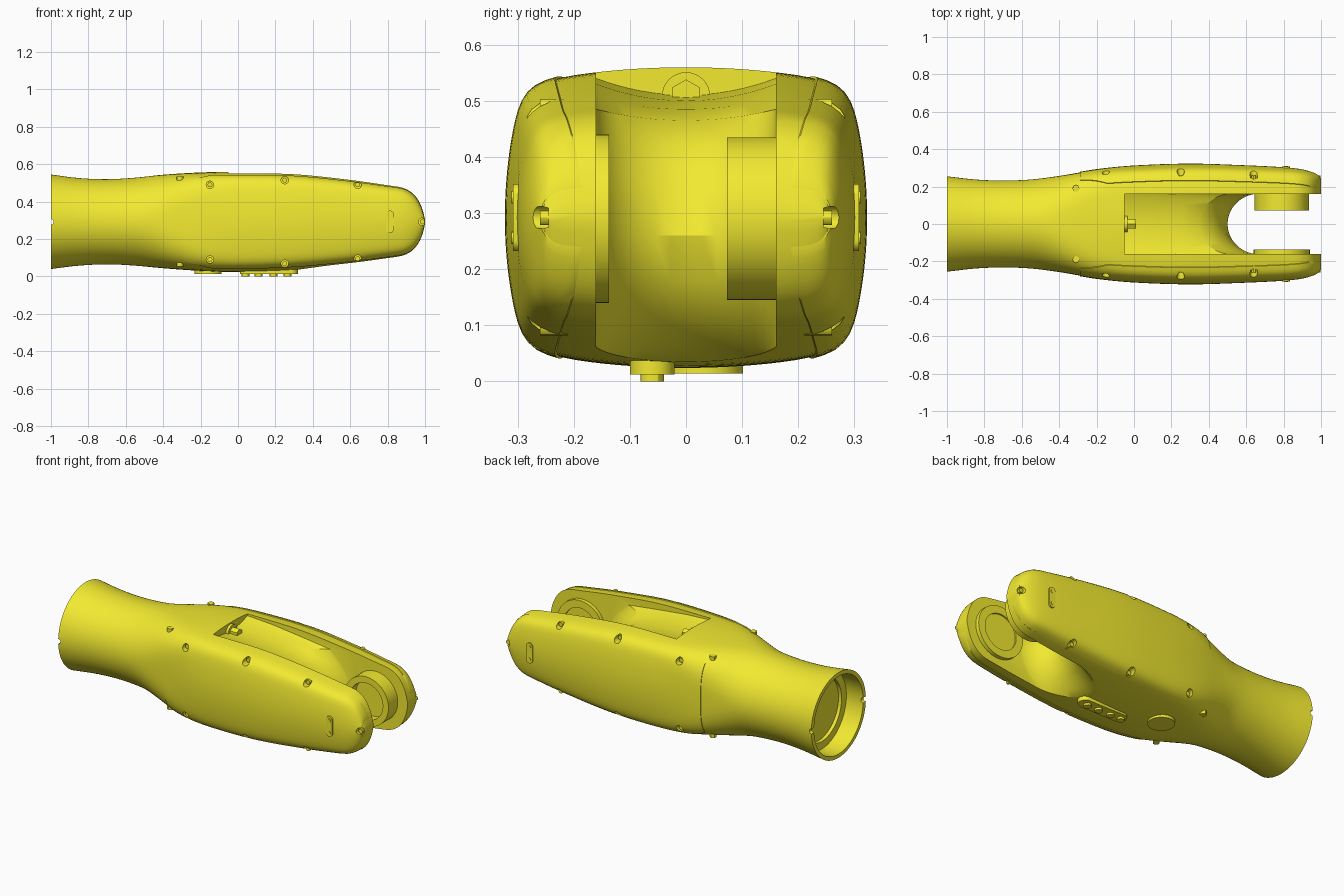
import bpy, bmesh
from math import sin, cos, pi, radians, sqrt
from mathutils import Vector

if "Cube" in bpy.data.objects:
    bpy.data.objects.remove(bpy.data.objects["Cube"])

ZC = 0.292
mat = bpy.data.materials.new("yellow_paint")
mat.diffuse_color = (0.89, 0.82, 0.03, 1)
mat.use_nodes = True
mat.node_tree.nodes["Principled BSDF"].inputs["Base Color"].default_value = mat.diffuse_color

# x, top z, bottom z, half width of the arm outline
OUTLINE = [(-1, .545, .040, .255), (-.85, .526, .058, .238), (-.7, .520, .065, .232),
           (-.55, .528, .058, .238), (-.4, .544, .044, .257), (-.2, .556, .030, .290),
           (0, .560, .024, .309), (.3, .555, .034, .319), (.6, .524, .064, .310),
           (.8, .495, .091, .300), (.88, .482, .104, .292), (.92, .462, .123, .284),
           (.95, .435, .150, .275), (.975, .392, .192, .265), (.99, .349, .235, .258),
           (1.0, .302, .282, .250)]


def outline(x):
    """Smooth interpolation of the outline table."""
    T = OUTLINE
    i = max(k for k in range(len(T) - 1) if T[k][0] <= x + 1e-9)
    a, b = T[i], T[i + 1]
    p, n = T[max(i - 1, 0)], T[min(i + 2, len(T) - 1)]
    d = b[0] - a[0]
    t = (x - a[0]) / d
    res = []
    for c in (1, 2, 3):
        m0 = (b[c] - p[c]) / (b[0] - p[0]) * d
        m1 = (n[c] - a[c]) / (n[0] - a[0]) * d
        res.append((2*t**3 - 3*t*t + 1) * a[c] + (t**3 - 2*t*t + t) * m0
                   + (3*t*t - 2*t**3) * b[c] + (t**3 - t*t) * m1)
    return res


def surf(x, ang, s=1.0):
    """Point on the body skin: round at the tube end, barrel-square at the fork."""
    top, bot, w = outline(x)
    t = min(max((x + .55) / .6, 0), 1)
    t = t * t * (3 - 2 * t)
    p, k = 2 * 7 ** t, .13 * t
    cu, cv = abs(cos(ang)), abs(sin(ang))
    lo, hi = 0, 2
    for _ in range(24):
        r = (lo + hi) / 2
        u, v = r * cu, r * cv
        if (u + k * v * v) ** p + (v + k * u * u) ** p < 1:
            lo = r
        else:
            hi = r
    h = top - ZC if sin(ang) >= 0 else ZC - bot
    return Vector((x, s * r * w * cos(ang), ZC + s * r * h * sin(ang)))


def finish(bm, name):
    bmesh.ops.recalc_face_normals(bm, faces=bm.faces)
    me = bpy.data.meshes.new(name)
    bm.to_mesh(me)
    bm.free()
    ob = bpy.data.objects.new(name, me)
    bpy.context.collection.objects.link(ob)
    me.materials.append(mat)
    return ob


def loft(name, rings):
    """Skin a row of closed rings and cap both ends."""
    bm = bmesh.new()
    vs = [[bm.verts.new(p) for p in ring] for ring in rings]
    n = len(vs[0])
    for a, b in zip(vs, vs[1:]):
        for i in range(n):
            bm.faces.new((a[i], a[(i + 1) % n], b[(i + 1) % n], b[i]))
    bm.faces.new(vs[0])
    bm.faces.new(vs[-1])
    return finish(bm, name)


def cyls(name, items, seg=24):
    """Several cylinders in one object: (centre, axis, radius, length)."""
    bm = bmesh.new()
    for c, axis, r, length in items:
        M = Vector(axis).to_track_quat('Z', 'Y').to_matrix().to_4x4()
        M.translation = Vector(c)
        bmesh.ops.create_cone(bm, cap_ends=True, segments=seg, radius1=r, radius2=r,
                              depth=length, matrix=M)
    return finish(bm, name)


def pill(name, c, u, v, n, length, width, depth):
    """Stadium-shaped plate, long along u, extruded along n."""
    c, u, v, n = map(Vector, (c, u, v, n))
    r, ring = width / 2, []
    for i in range(32):
        a = 2 * pi * (i + .5) / 32
        off = (length / 2 - r) * (1 if cos(a) > 0 else -1)
        ring.append(c + u * (off + r * cos(a)) + v * (r * sin(a)))
    return loft(name, [[q - n * depth / 2 for q in ring], [q + n * depth / 2 for q in ring]])


def cut(ob, cutters):
    for c in cutters:
        m = ob.modifiers.new("cut", 'BOOLEAN')
        m.operation, m.object, m.solver = 'DIFFERENCE', c, 'EXACT'
        bpy.context.view_layer.objects.active = ob
        bpy.ops.object.modifier_apply(modifier=m.name)


def steps(a, b, n):
    return [a + (b - a) * i / n for i in range(n + 1)]


X, Y, Z = (1, 0, 0), (0, 1, 0), (0, 0, 1)

# Main body
xs = steps(-1, .85, 46) + [.88, .90, .92, .935, .95, .963, .975, .983, .99, .996, 1.0]
body = loft("arm_body", [[surf(x, 2 * pi * i / 96) for i in range(96)] for x in xs])

# Fork slot cutter: sloping pocket floor, steep saddle and undercut
# x, z, sideways x sweep, sideways z rise
SLOT = [(1.2, -.2, 0, 0), (1.2, .8, 0, 0), (-.05, .8, 0, 0), (-.05, .51, 0, .03),
        (.1, .50, .02, .03), (.25, .485, .10, .02), (.35, .465, .17, .02), (.42, .42, .17, 0),
        (.47, .35, .17, 0), (.5, .26, .17, 0), (.48, .18, .17, 0), (.43, .11, .17, 0),
        (.36, .06, .17, 0), (.29, .025, .17, 0), (.22, -.01, .17, 0), (.2, -.2, .17, 0)]
ring_ys = [.16 * sin(a) for a in steps(-pi / 2, pi / 2, 18)]
slot = loft("slot_cutter", [[(x + sx * (1 - sqrt(1 - (y / .162) ** 2)), y,
                              z + sz * (y / .16) ** 2) for x, z, sx, sz in SLOT] for y in ring_ys])

# Screw notches and the hollow tube end
spots = [(-.15, .49), (-.15, .09), (.25, .515), (.25, .068), (.64, .49), (.64, .095), (.985, ZC)]
notches = cyls("notch_cutter", [((x, s * .30, z), Y, .02, .11) for x, z in spots for s in (1, -1)])
bore = cyls("bore_cutter", [((-1, 0, ZC), X, .23, .22)], 64)
recess = cyls("recess_cutter", [((-.95, 0, ZC), X, .185, .16)], 64)
keyway = cyls("keyway_cutter", [((-1, 0, ZC), Y, .015, .7)], 12)
cut(body, [slot, bore, recess, keyway, notches])

# Side covers, slightly proud of the body
cx = [-.29, -.26, -.23, -.20, -.17, -.14] + steps(-.1, .85, 24) + [.88, .9, .92, .935, .95, .963, .975, .983, .99]
for side, label in ((1, "back"), (-1, "front")):
    rings = []
    for x in cx:
        A = radians(43 + 9 * min((x + .29) / .15, 1))
        base = 0 if side > 0 else pi
        angs = [base + a for a in steps(-A, A, 36)]
        rings.append([surf(x, a, 1.012) for a in angs] + [surf(x, a, .97) for a in reversed(angs)])
    cover = loft(label + "_side_cover", rings)
    cut(cover, [notches])
    # Oval access plate with two screws
    y = side * .302
    pill(label + "_oval_plate", (.812, y, ZC), Z, X, Y, .12, .042, .012)
    cyls(label + "_oval_plate_screws", [((.812, y, ZC + d), Y, .011, .018) for d in (-.036, .036)], 12)
    # Cover screws
    cyls(label + "_cover_screws", [((x, side * .235, z), Y, .013, .05) for x, z in spots], 12)
    # Small lugs behind the cover
    cyls(label + "_lugs", [(surf(-.31, a if side > 0 else pi - a), Z, .018, .022)
                           for a in (radians(52), radians(-52))], 12)

for c in (slot, notches, bore, recess, keyway):
    bpy.data.objects.remove(c)


# Bearing bosses on the inner fork faces, each with a round recess
def boss(name, profile):
    loft(name, [[(.79 + r * cos(2 * pi * i / 64), y, .29 + r * sin(2 * pi * i / 64))
                 for i in range(64)] for y, r in profile])


boss("deep_boss", [(.17, .145), (.073, .145), (.073, .108), (.13, .108)])
boss("shallow_boss", [(-.17, .15), (-.137, .15), (-.137, .105), (-.146, .105)])

# Cable connector in the pocket end wall
cyls("connector_flange", [((-.05, 0, .508), X, .043, .03)], 32)
cyls("connector_nut", [((-.025, 0, .51), X, .028, .07)], 6)

# Underside pad with plugs, and round cover disc
pill("underside_pad", (.165, -.06, .028), X, Y, Z, .31, .08, .032)
cyls("underside_plugs", [((x, -.06, .011), Z, .021, .022) for x in (.04, .11, .19, .265)], 12)
cyls("underside_disc", [((-.16, .03, .028), Z, .072, .028)], 48)

# Smooth shading with crisp edges
bpy.ops.object.select_all(action='SELECT')
bpy.context.view_layer.objects.active = body
bpy.ops.object.shade_smooth_by_angle(angle=radians(30))
